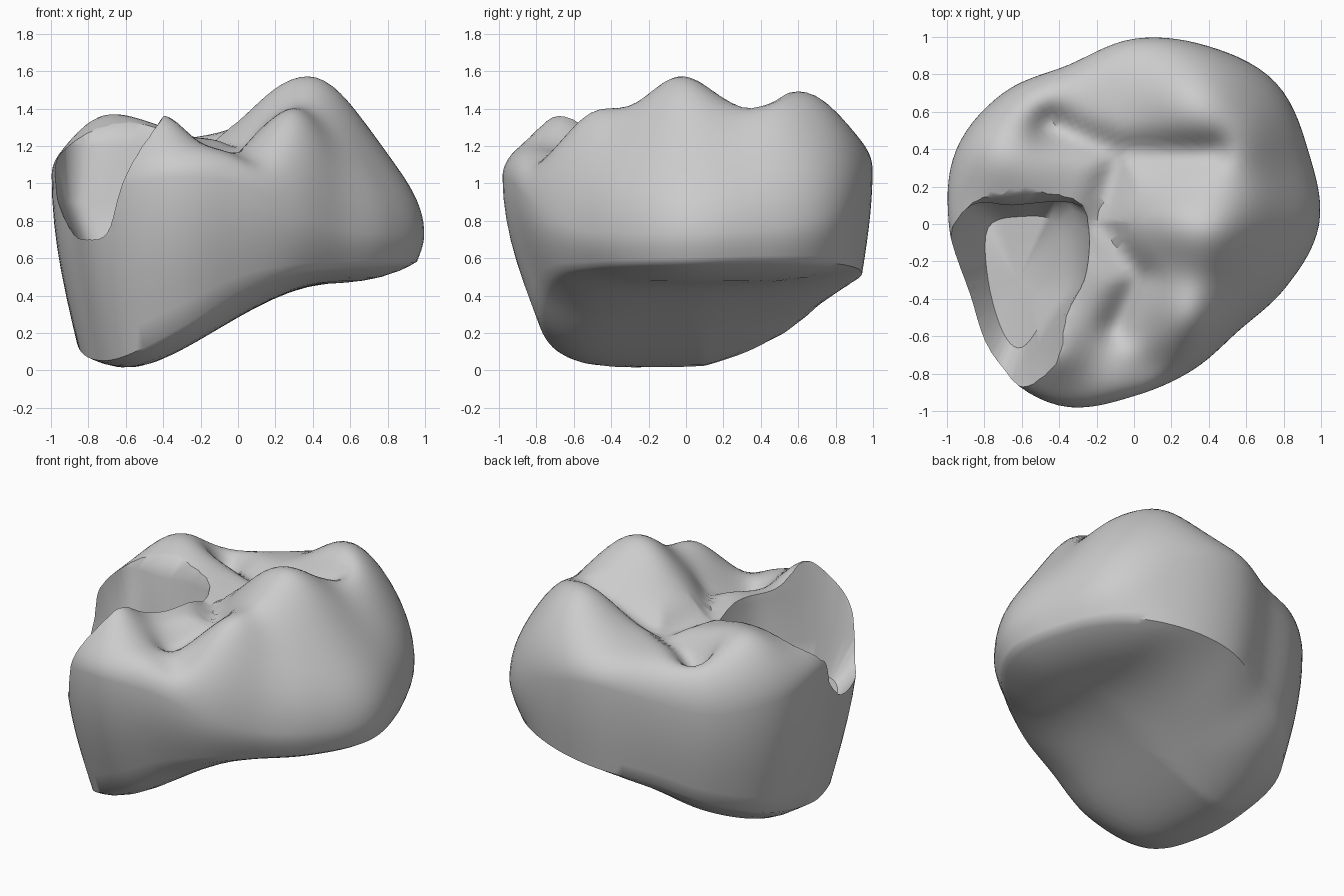
import bpy
import bmesh
import math
from mathutils import Vector

default_cube = bpy.data.objects.get("Cube")
if default_cube:
    bpy.data.objects.remove(default_cube, do_unlink=True)

SEGMENTS = 112

enamel = bpy.data.materials.new("grey_enamel")
enamel.use_nodes = True
enamel.diffuse_color = (0.6, 0.6, 0.6, 1)
enamel.node_tree.nodes["Principled BSDF"].inputs["Base Color"].default_value = enamel.diffuse_color


def closed_curve(points, count):
    """Resample a closed loop of vectors or numbers with a smooth spline."""
    result = []
    total = len(points)
    for step in range(count):
        place = step * total / count
        index = int(place)
        t = place - index
        a, b, c, d = (points[(index + offset) % total] for offset in (-1, 0, 1, 2))
        result.append((b * 2 + (c - a) * t + (a * 2 - b * 5 + c * 4 - d) * t ** 2
                       + (b * 3 - a - c * 3 + d) * t ** 3) * 0.5)
    return result


def lofted_object(name, rings, bottom_pole, top_pole):
    """Skin a stack of rings and close both ends with fans."""
    bm = bmesh.new()
    loops = [[bm.verts.new(point) for point in ring] for ring in rings]
    count = len(loops[0])
    low, high = bm.verts.new(bottom_pole), bm.verts.new(top_pole)
    for i in range(count):
        j = (i + 1) % count
        for lower, upper in zip(loops, loops[1:]):
            bm.faces.new((lower[i], lower[j], upper[j], upper[i]))
        bm.faces.new((low, loops[0][j], loops[0][i]))
        bm.faces.new((high, loops[-1][i], loops[-1][j]))
    bmesh.ops.recalc_face_normals(bm, faces=bm.faces)
    mesh = bpy.data.meshes.new(name)
    bm.to_mesh(mesh)
    bm.free()
    mesh.materials.append(enamel)
    obj = bpy.data.objects.new(name, mesh)
    bpy.context.collection.objects.link(obj)
    return obj


# Chewing surface: cusps (x, y, height, spread) and grooves between them
CUSPS = [
    (0.42, -0.05, 0.31, 0.28), (0.65, 0.1, 0.1, 0.25), (0.16, 0.02, 0.1, 0.2),
    (0.32, -0.5, 0.16, 0.2), (0.35, 0.64, 0.24, 0.3), (0.62, 0.45, 0.1, 0.22),
    (-0.75, 0.4, 0.14, 0.25), (-0.5, 0.25, 0.05, 0.2), (-0.42, -0.68, 0.15, 0.17),
    (-0.45, 0.53, -0.08, 0.12), (-0.08, -0.6, -0.08, 0.22), (0.1, -0.8, -0.07, 0.13),
]
FISSURE = [Vector(p) for p in ((0.42, 0.39), (-0.08, 0.38), (-0.2, 0), (0.03, -0.28), (-0.1, -0.55))]
BRANCH = [Vector(p) for p in ((-0.08, 0.38), (-0.45, 0.53))]


def groove_distance(point, path):
    best = 9.0
    for start, end in zip(path, path[1:]):
        along = end - start
        t = max(0, min(1, (point - start).dot(along) / along.length_squared))
        best = min(best, (point - start - along * t).length)
    return best


def chewing_height(x, y):
    height = 1.25
    for cx, cy, rise, spread in CUSPS:
        height += rise * math.exp(-((x - cx) ** 2 + (y - cy) ** 2) / spread ** 2)
    point = Vector((x, y))
    gap = min(groove_distance(point, FISSURE), groove_distance(point, BRANCH))
    return height - 0.08 * math.exp(-(gap / 0.09) ** 2)


def underside_height(x, y):
    t = max(0, min(1, (x + 0.7) / 1.2))
    return 0.47 * t * t * (3 - 2 * t) + 0.3 * max(0, y - 0.1) * (1 - t) - 0.01


# Crown outline, sampled counter-clockwise from the left side
widest_radius = closed_curve([0.99, 1.01, 1.07, 1.03, 0.99, 0.92, 0.99, 1.03,
                              0.99, 0.965, 1.05, 1.05, 0.92, 0.84, 0.8, 0.88], SEGMENTS)
widest_height = closed_curve([0.73, 0.75, 0.82, 1, 1.08, 1, 0.95, 1,
                              1.05, 1, 0.95, 1.03, 1, 0.85, 0.75, 0.73], SEGMENTS)
base_ratio = closed_curve([0.96, 0.96, 0.94, 0.95, 0.94, 0.92, 0.9, 0.88,
                           0.86, 0.87, 0.84, 0.8, 0.83, 0.88, 0.92, 0.95], SEGMENTS)
base_height = closed_curve([0.58, 0.59, 0.58, 0.55, 0.5, 0.42, 0.32, 0.21,
                            0.12, 0.06, 0.07, 0.22, 0.42, 0.52, 0.55, 0.57], SEGMENTS)


def crown_ring(shape):
    ring = []
    for i in range(SEGMENTS):
        angle = math.tau * i / SEGMENTS
        radius, height = shape(i, angle)
        ring.append((radius * math.cos(angle), radius * math.sin(angle), height))
    return ring


def underside(scale):
    def shape(i, angle):
        radius = widest_radius[i] * base_ratio[i] * scale
        free = underside_height(radius * math.cos(angle), radius * math.sin(angle))
        return radius, free + (base_height[i] - free) * scale ** 5
    return shape


def wall(t):
    def shape(i, angle):
        flare = base_ratio[i] + (1 - base_ratio[i]) * math.sin(t * math.pi / 2)
        return widest_radius[i] * flare, base_height[i] + (widest_height[i] - base_height[i]) * t
    return shape


def shoulder(scale):
    def shape(i, angle):
        radius = widest_radius[i] * scale
        power = 7 - 4.3 * max(0, math.cos(angle)) ** 2 + 3 * max(0, math.sin(angle)) ** 2
        top = chewing_height(radius * math.cos(angle), radius * math.sin(angle))
        low = widest_height[i]
        return radius, low + (top - low) * math.sqrt(1 - scale ** power)
    return shape


rings = [crown_ring(underside(k / 10)) for k in range(1, 10)]
rings += [crown_ring(underside(0.96))]
rings += [crown_ring(wall(k / 7)) for k in range(8)]
rings += [crown_ring(shoulder(math.cos(k / 32 * math.pi / 2))) for k in range(1, 32)]
crown = lofted_object("tooth_crown", rings, (0, 0, underside_height(0, 0)),
                      (0, 0, chewing_height(0, 0)))

# Hollow that breaks through the front right wall, undercut below its back lip
HOLLOW = [
    (0.56, [(-0.78, -0.02), (-0.6, 0.04), (-0.42, 0.0), (-0.38, -0.28),
            (-0.48, -0.5), (-0.6, -0.66), (-0.7, -0.58), (-0.78, -0.3)]),
    (0.9, [(-0.91, 0.06), (-0.7, 0.15), (-0.36, 0.13), (-0.3, -0.25),
           (-0.42, -0.5), (-0.66, -0.85), (-0.85, -0.92), (-0.98, -0.45)]),
    (1.2, [(-0.92, 0.06), (-0.65, 0.1), (-0.28, 0.09), (-0.26, -0.25),
           (-0.38, -0.5), (-0.58, -0.95), (-0.9, -1.1), (-1.2, -0.5)]),
    (1.6, [(-0.98, 0.1), (-0.65, 0.32), (-0.22, 0.2), (-0.2, -0.25),
           (-0.3, -0.5), (-0.42, -1.1), (-0.9, -1.2), (-1.3, -0.5)]),
]


def hollow_ring(level, outline, tilt):
    smooth = closed_curve([Vector(p) for p in outline], 40)
    return [(p.x, p.y, level + tilt * max(0, p.x + 0.75)) for p in smooth]


hollow_rings = [hollow_ring(level, outline, 0.6 if level < 0.6 else 0) for level, outline in HOLLOW]
cutter = lofted_object("hollow_cutter", hollow_rings, (-0.62, -0.3, 0.62), (-0.65, -0.4, 1.6))
cutter.hide_render = True

cut = crown.modifiers.new("hollow", "BOOLEAN")
cut.operation = "DIFFERENCE"
cut.solver = "EXACT"
cut.object = cutter

# Apply the cut, drop the helper and smooth all but the sharp rim
bpy.ops.object.select_all(action="DESELECT")
crown.select_set(True)
bpy.context.view_layer.objects.active = crown
bpy.ops.object.modifier_apply(modifier=cut.name)
bpy.data.objects.remove(cutter, do_unlink=True)
bpy.ops.object.shade_smooth_by_angle(angle=math.radians(45))
